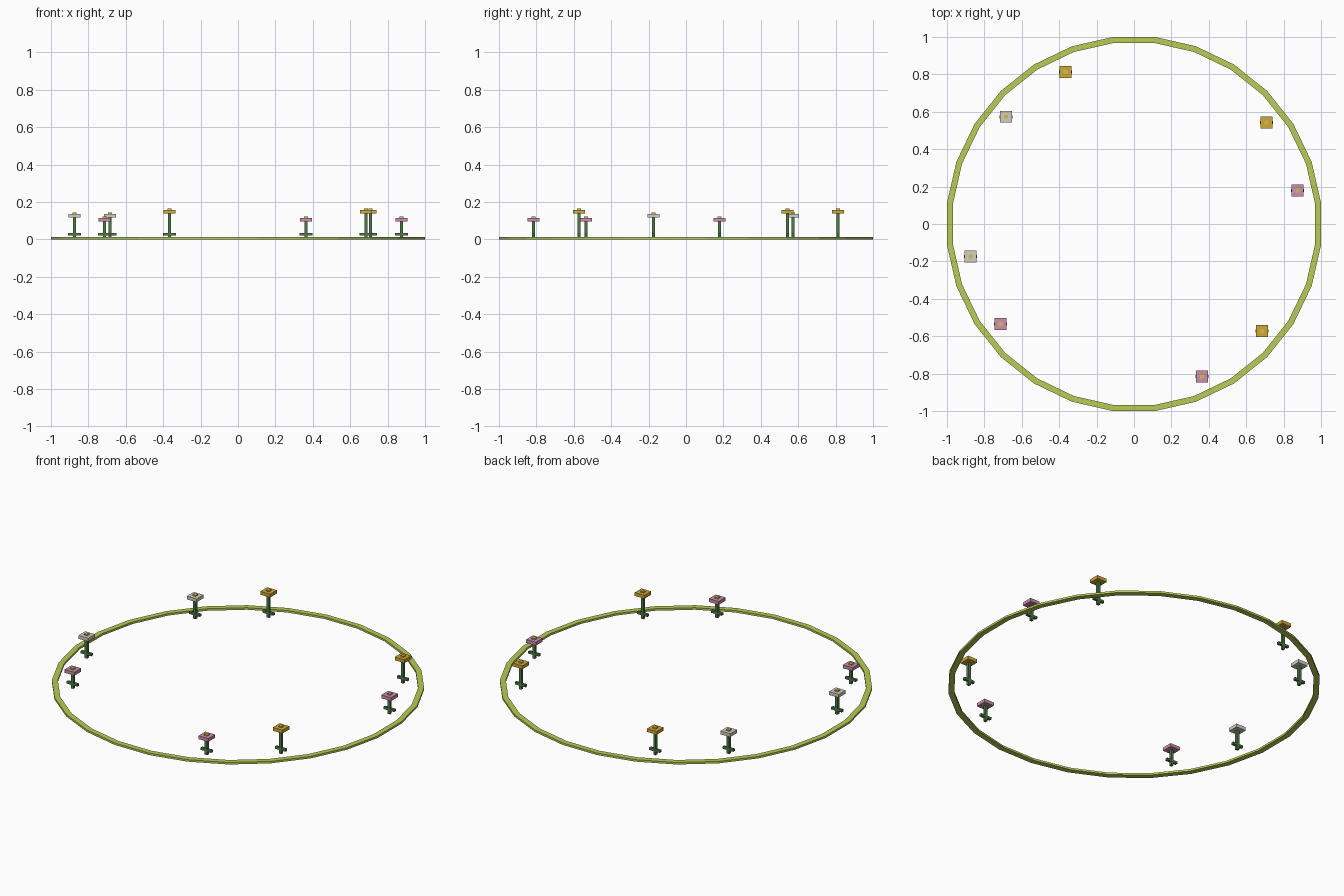
import bpy, bmesh, math
from mathutils import Matrix, Vector

if "Cube" in bpy.data.objects:
    bpy.data.objects.remove(bpy.data.objects["Cube"])


def material(name, rgb):
    """Flat colour from 0-255 display values, stored as linear."""
    m = bpy.data.materials.new(name)
    lin = [((c / 255 + 0.055) / 1.055) ** 2.4 for c in rgb]
    m.diffuse_color = (*lin, 1)
    m.use_nodes = True
    m.node_tree.nodes["Principled BSDF"].inputs["Base Color"].default_value = m.diffuse_color
    return m


LIME = material("lime", (184, 204, 86))
GREEN = material("stem green", (78, 122, 72))
PINK = material("pink", (206, 142, 174))
WHITE = material("off white", (212, 208, 192))
GOLD = material("gold", (208, 168, 52))
CENTRE = material("pale yellow", (214, 190, 84))


def finish(name, bm, mat):
    bmesh.ops.recalc_face_normals(bm, faces=bm.faces)
    me = bpy.data.meshes.new(name)
    bm.to_mesh(me)
    bm.free()
    me.materials.append(mat)
    ob = bpy.data.objects.new(name, me)
    bpy.context.collection.objects.link(ob)
    return ob


def box(name, x, y, z0, z1, sx, sy, mat):
    bm = bmesh.new()
    mtx = Matrix.Translation((x, y, (z0 + z1) / 2)) @ Matrix.Diagonal((sx, sy, z1 - z0, 1))
    bmesh.ops.create_cube(bm, size=1, matrix=mtx)
    return finish(name, bm, mat)


# Ring border: rectangular section swept round 28 flat segments
SEG = 28
flat = math.cos(math.pi / SEG)
section = [(1.0, 0), (1.0, 0.012), (0.968, 0.012), (0.968, 0)]
bm = bmesh.new()
loops = []
for i in range(SEG):
    a = 2 * math.pi * (i + 0.5) / SEG
    loops.append([bm.verts.new(Vector((r / flat * math.cos(a), r / flat * math.sin(a), z)))
                  for r, z in section])
for i in range(SEG):
    p, q = loops[i], loops[(i + 1) % SEG]
    for j in range(4):
        k = (j + 1) % 4
        bm.faces.new((p[j], q[j], q[k], p[k]))
finish("ring_border", bm, LIME)

# Flowers: angle round the ring, petal colour, height of the head's underside
kinds = {"pink": (PINK, 0.095), "white": (WHITE, 0.117), "gold": (GOLD, 0.138)}
flowers = [(11.6, "pink"), (37.5, "gold"), (114.3, "gold"), (140, "white"),
           (191.3, "white"), (216.9, "pink"), (294.1, "pink"), (320.1, "gold")]
for angle, kind in flowers:
    mat, h = kinds[kind]
    x = 0.892 * math.cos(math.radians(angle))
    y = 0.892 * math.sin(math.radians(angle))
    box("stem", x, y, 0, h, 0.016, 0.016, GREEN)
    for side in (-1, 1):
        box("leaf", x + side * 0.0215, y, 0.021, 0.035, 0.027, 0.016, GREEN)
    box(kind + "_flower_head", x, y, h, h + 0.02, 0.064, 0.064, mat)
    box("flower_centre", x, y, h + 0.02, h + 0.027, 0.021, 0.021, CENTRE)
